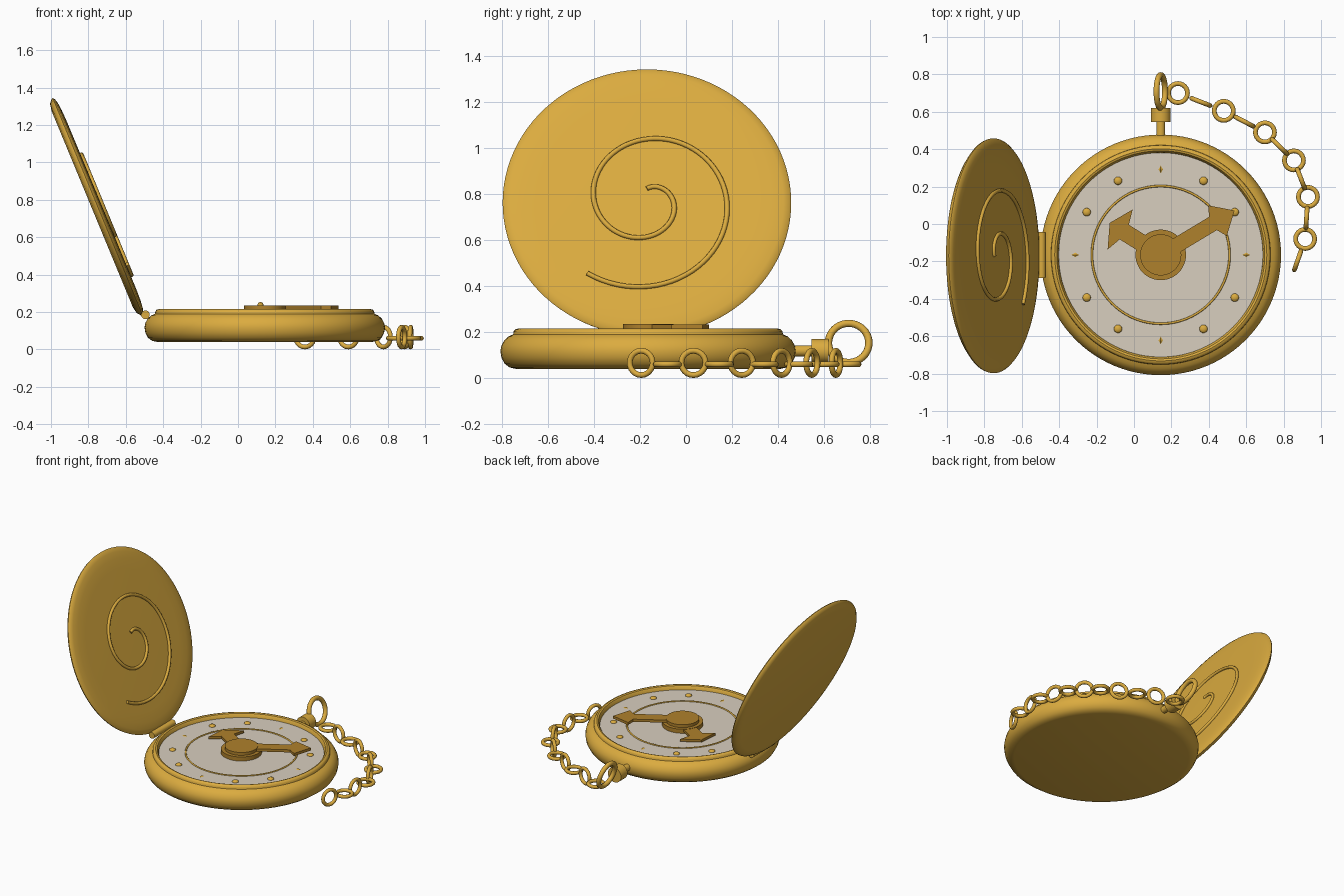
import bpy, bmesh, math
from math import sin, cos, pi, radians
from mathutils import Vector

if "Cube" in bpy.data.objects:
    bpy.data.objects.remove(bpy.data.objects["Cube"])


def material(name, rgb):
    m = bpy.data.materials.new(name)
    m.use_nodes = True
    m.diffuse_color = (*rgb, 1)
    m.node_tree.nodes["Principled BSDF"].inputs["Base Color"].default_value = (*rgb, 1)
    return m


GOLD = material("polished gold", (0.71, 0.41, 0.05))
BRONZE = material("dark gold", (0.43, 0.22, 0.025))
IVORY = material("ivory dial", (0.69, 0.62, 0.52))
CX, CY = 0.143, -0.165          # centre of the case
DIAL_Z = 0.185


def finish(name, mat, angle=35):
    ob = bpy.context.object
    ob.name = name
    ob.data.materials.clear()
    ob.data.materials.append(mat)
    bpy.ops.object.shade_smooth_by_angle(angle=radians(angle))
    return ob


def from_bmesh(bm, name, mat, loc=(0, 0, 0), rot=(0, 0, 0), angle=35):
    bmesh.ops.recalc_face_normals(bm, faces=bm.faces)
    me = bpy.data.meshes.new(name)
    bm.to_mesh(me)
    bm.free()
    ob = bpy.data.objects.new(name, me)
    bpy.context.collection.objects.link(ob)
    bpy.ops.object.select_all(action="DESELECT")
    ob.select_set(True)
    bpy.context.view_layer.objects.active = ob
    ob.location, ob.rotation_euler = loc, rot
    return finish(name, mat, angle)


def lathe(name, profile, mat, loc, rot=(0, 0, 0), steps=96):
    """Spin a (radius, height) profile around the local z axis."""
    bm = bmesh.new()
    verts = [bm.verts.new((r, 0, z)) for r, z in profile]
    edges = [bm.edges.new(p) for p in zip(verts, verts[1:])]
    bmesh.ops.spin(bm, geom=verts + edges, cent=(0, 0, 0), axis=(0, 0, 1),
                   angle=2 * pi, steps=steps, use_merge=True)
    bmesh.ops.remove_doubles(bm, verts=bm.verts, dist=1e-4)
    return from_bmesh(bm, name, mat, loc, rot)


def prism(name, outline, mat, loc, turn, height):
    bm = bmesh.new()
    face = bm.faces.new([bm.verts.new((x, y, 0)) for x, y in outline])
    top = bmesh.ops.extrude_face_region(bm, geom=[face])["geom"]
    for v in top:
        if isinstance(v, bmesh.types.BMVert):
            v.co.z += height
    return from_bmesh(bm, name, mat, loc, (0, 0, turn), 20)


def torus(name, loc, major, minor, rot=(0, 0, 0), seg=32):
    bpy.ops.mesh.primitive_torus_add(location=loc, rotation=rot, major_radius=major,
                                     minor_radius=minor, major_segments=seg, minor_segments=12)
    return finish(name, GOLD, 60)


def cylinder(name, loc, radius, depth, mat=GOLD, rot=(0, 0, 0)):
    bpy.ops.mesh.primitive_cylinder_add(vertices=48, radius=radius, depth=depth,
                                        location=loc, rotation=rot)
    return finish(name, mat)


# Case with flat back, rounded side and raised bezel
side = [(0, 0.04), (0.575, 0.04), (0.602, 0.046), (0.624, 0.062), (0.638, 0.088),
        (0.643, 0.118), (0.638, 0.142), (0.626, 0.164), (0.608, 0.181), (0.587, 0.19)]
bezel = [(0.585, 0.204), (0.578, 0.212), (0.567, 0.215), (0.556, 0.211),
         (0.549, 0.2), (0.545, 0.18), (0.53, 0.17)]
lathe("case", side + bezel, GOLD, (CX, CY, 0))

# Dial, inner circle and hour markers
cylinder("dial", (CX, CY, DIAL_Z - 0.01), 0.547, 0.02, IVORY)
torus("dial_circle", (CX, CY, DIAL_Z), 0.368, 0.006, seg=96)
for hour in range(12):
    a = hour * pi / 6
    spot = (CX + 0.457 * cos(a), CY + 0.457 * sin(a), DIAL_Z)
    if hour % 3:
        bpy.ops.mesh.primitive_uv_sphere_add(segments=16, ring_count=8, radius=0.022, location=spot)
        bpy.context.object.scale.z = 0.6
        finish(f"hour_dot_{hour}", GOLD)
    else:
        bpy.ops.mesh.primitive_cone_add(vertices=4, radius1=0.04, depth=0.014, location=spot,
                                        rotation=(0, 0, a))
        marker = finish(f"hour_diamond_{hour}", GOLD, 5)
        marker.scale.y = 0.6


# Arrow hands on stacked hubs
def hand(name, degrees, z, height, shaft, barb, tip, width, half):
    upper = [(0, half), (shaft, half), (barb, width)]
    outline = upper + [(tip, 0)] + [(x, -y) for x, y in reversed(upper)]
    prism(name, outline, BRONZE, (CX, CY, z), radians(degrees), height)


hand("hour_hand", 148, 0.195, 0.018, 0.23, 0.256, 0.322, 0.126, 0.046)
hand("minute_hand", 31, 0.215, 0.019, 0.325, 0.355, 0.46, 0.095, 0.041)
cylinder("hour_hub", (CX, CY, 0.2), 0.135, 0.03, BRONZE)
cylinder("minute_hub", (CX, CY, 0.21), 0.11, 0.052, BRONZE)

# Open lid with slightly domed inner face
TILT = (0, radians(67.5), 0)
lid_at = (-0.753, -0.17, 0.762)
lathe("lid", [(0, -0.029), (0.568, -0.029), (0.605, -0.022), (0.625, -0.006), (0.628, 0.003),
              (0.62, 0.011), (0.595, 0.018), (0.55, 0.023), (0.48, 0.025), (0, 0.026)],
      GOLD, lid_at, TILT)

# Raised spiral on the lid's inner face
curve = bpy.data.curves.new("lid_spiral", "CURVE")
curve.dimensions = "3D"
curve.bevel_depth, curve.bevel_resolution, curve.use_fill_caps = 0.011, 2, True
turns = 120
line = curve.splines.new("POLY")
line.points.add(turns)
for i, p in enumerate(line.points):
    t = radians(577) * i / turns
    r = 0.055 + 0.375 * i / turns
    p.co = (-r * cos(t), r * sin(t), 0.03, 1)
spiral = bpy.data.objects.new("lid_spiral", curve)
bpy.context.collection.objects.link(spiral)
spiral.location, spiral.rotation_euler = lid_at, TILT
bpy.ops.object.select_all(action="DESELECT")
spiral.select_set(True)
bpy.context.view_layer.objects.active = spiral
bpy.ops.object.convert(target="MESH")
finish("lid_spiral", GOLD, 60)

# Hinge barrel, crown stem, crown and bow ring
ALONG_Y = (pi / 2, 0, 0)
cylinder("hinge", (-0.495, CY, 0.185), 0.023, 0.245, GOLD, ALONG_Y)
cylinder("crown_stem", (CX, 0.505, 0.118), 0.024, 0.13, GOLD, ALONG_Y)
cylinder("crown", (CX, 0.583, 0.118), 0.053, 0.074, GOLD, ALONG_Y)
torus("bow_ring", (CX, 0.708, 0.153), 0.088, 0.016, (0, pi / 2 - radians(15), 0), 40)

# Chain: flat links alternating with upright links
CHAIN_Z, MAJOR, MINOR = 0.066, 0.053, 0.0125
stops = [Vector(p) for p in ((0.235, 0.7), (0.48, 0.605), (0.7, 0.49), (0.855, 0.34),
                             (0.93, 0.145), (0.915, -0.08), (0.835, -0.31))]
for i, (a, b) in enumerate(zip(stops, stops[1:])):
    mid, way = (a + b) / 2, b - a
    torus(f"flat_link_{i}", (a.x, a.y, 0.06), 0.051, MINOR, seg=24)
    torus(f"upright_link_{i}", (mid.x, mid.y, CHAIN_Z), MAJOR, MINOR,
          (pi / 2, 0, math.atan2(way.y, way.x)), 24)
